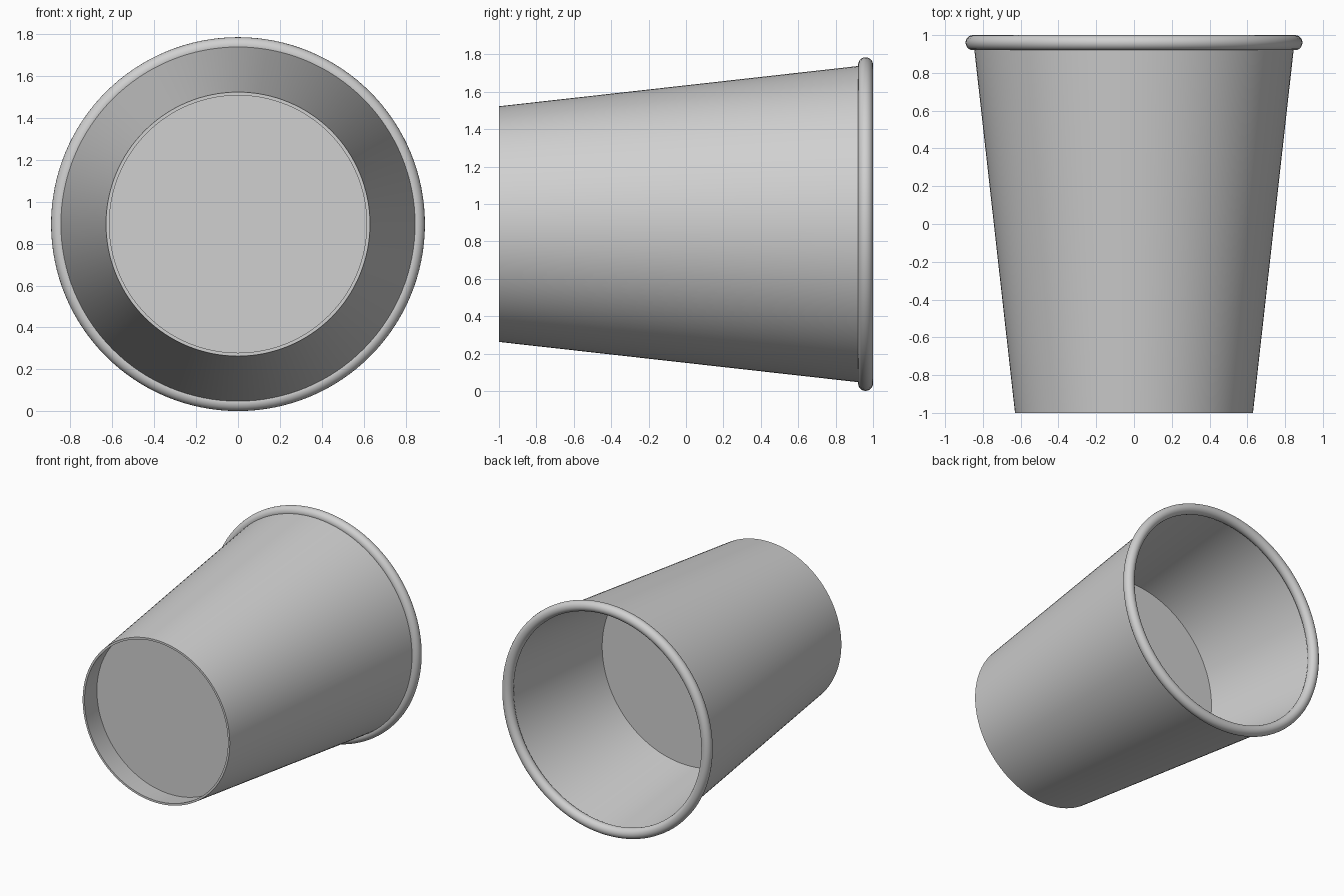
import bpy, bmesh, math

if "Cube" in bpy.data.objects:
    bpy.data.objects.remove(bpy.data.objects["Cube"])

CZ = 0.893      # height of the cup axis, which runs along y
SEG = 128

grey = bpy.data.materials.new("light grey")
grey.diffuse_color = (0.63, 0.63, 0.63, 1)
grey.use_nodes = True
grey.node_tree.nodes["Principled BSDF"].inputs["Base Color"].default_value = grey.diffuse_color


def wall(y):
    """Outer radius of the tapered wall at y."""
    return 0.63 + 0.112 * (y + 1)


def lathe(name, profile, closed=False):
    """Spin (radius, y) points around the cup axis."""
    bm = bmesh.new()
    rings = []
    for r, y in profile:
        if r == 0:
            rings.append([bm.verts.new((0, y, CZ))] * SEG)
        else:
            rings.append([bm.verts.new((r * math.cos(2 * math.pi * i / SEG), y,
                                        CZ + r * math.sin(2 * math.pi * i / SEG)))
                          for i in range(SEG)])
    pairs = list(zip(rings, rings[1:]))
    if closed:
        pairs.append((rings[-1], rings[0]))
    for a, b in pairs:
        for i in range(SEG):
            j = (i + 1) % SEG
            bm.faces.new(list(dict.fromkeys([a[i], a[j], b[j], b[i]])))
    bmesh.ops.recalc_face_normals(bm, faces=bm.faces)
    mesh = bpy.data.meshes.new(name)
    bm.to_mesh(mesh)
    bm.free()
    mesh.materials.append(grey)
    obj = bpy.data.objects.new(name, mesh)
    bpy.context.collection.objects.link(obj)
    bpy.ops.object.select_all(action='DESELECT')
    obj.select_set(True)
    bpy.context.view_layer.objects.active = obj
    bpy.ops.object.shade_smooth_by_angle(angle=math.radians(35))
    return obj


T = 0.016       # wall thickness

# Tapered wall, open at both ends
lathe("cup_wall", [(wall(-1), -1), (wall(0.96), 0.96),
                   (wall(0.96) - T, 0.96), (wall(-1) - T, -1)], closed=True)

# Recessed base and the filling, as one solid between the two inner discs
Y_BASE, Y_FILL = -0.82, -0.01
lathe("base_and_filling", [(0, Y_BASE), (wall(Y_BASE) - T / 2, Y_BASE),
                           (wall(Y_FILL) - T / 2, Y_FILL), (0, Y_FILL)])

# Rolled rim
lathe("rolled_rim", [(0.852 + 0.04 * math.cos(math.pi * k / 10),
                      0.96 + 0.04 * math.sin(math.pi * k / 10))
                     for k in range(20)], closed=True)
